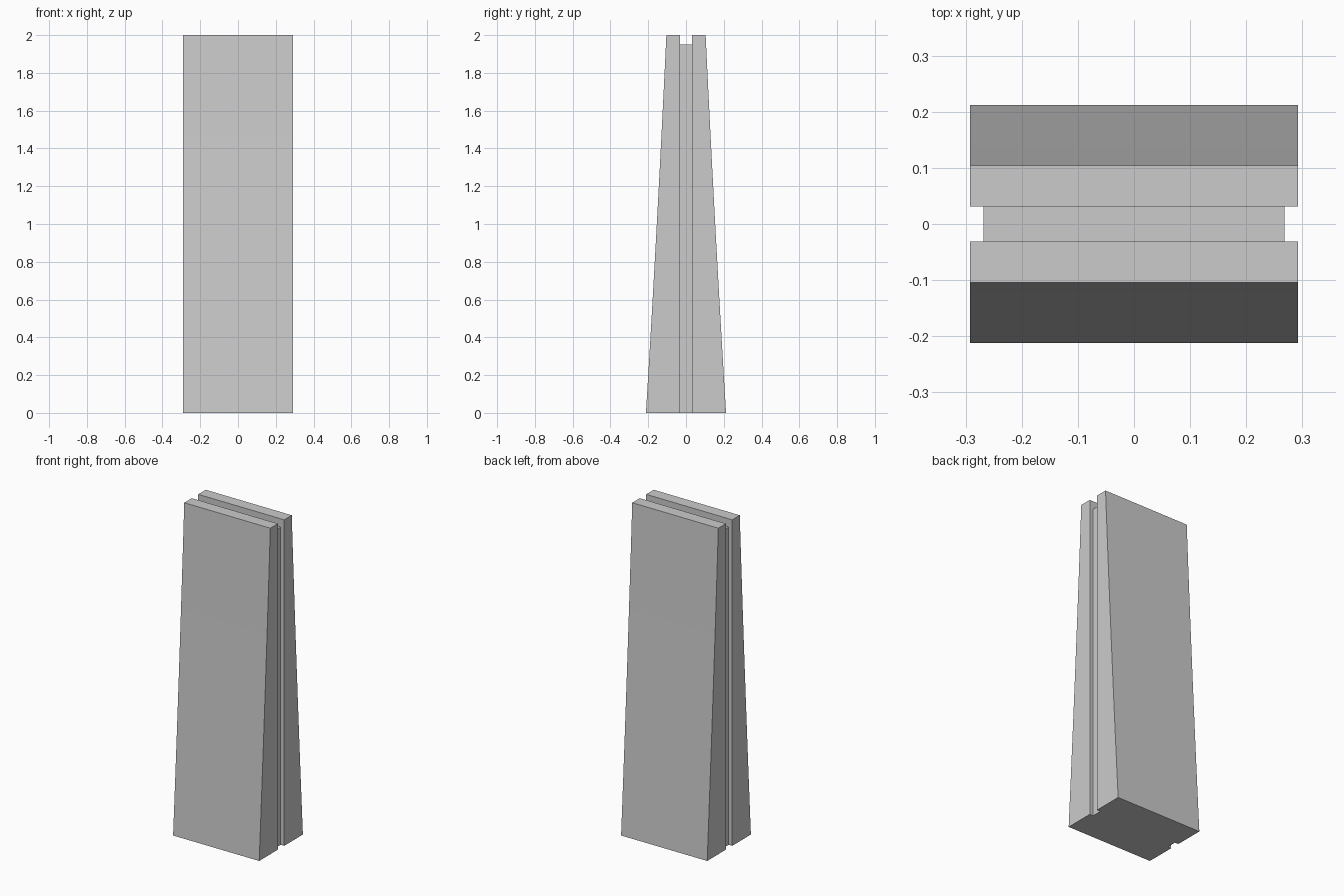
import bpy
import bmesh

cube = bpy.data.objects.get("Cube")
if cube:
    bpy.data.objects.remove(cube, do_unlink=True)

HALF_WIDTH = 0.292
CORE_WIDTH = 0.268
SLOT = 0.031
HEIGHT = 2.0
CORE_HEIGHT = 1.95
STEPS = 12

stone = bpy.data.materials.new("grey stone")
stone.use_nodes = True
grey = (0.6, 0.6, 0.6, 1)
stone.diffuse_color = grey
stone.node_tree.nodes["Principled BSDF"].inputs["Base Color"].default_value = grey


def extrude_profile(name, profile, half_width):
    """Extrude a closed (y, z) outline along x."""
    bm = bmesh.new()
    face = bm.faces.new([bm.verts.new((-half_width, y, z)) for y, z in profile])
    grown = bmesh.ops.extrude_face_region(bm, geom=[face])["geom"]
    verts = [v for v in grown if isinstance(v, bmesh.types.BMVert)]
    bmesh.ops.translate(bm, verts=verts, vec=(2 * half_width, 0, 0))
    bmesh.ops.recalc_face_normals(bm, faces=bm.faces)
    mesh = bpy.data.meshes.new(name)
    bm.to_mesh(mesh)
    bm.free()
    mesh.materials.append(stone)
    obj = bpy.data.objects.new(name, mesh)
    bpy.context.collection.objects.link(obj)
    bpy.ops.object.select_all(action="DESELECT")
    obj.select_set(True)
    bpy.context.view_layer.objects.active = obj
    bpy.ops.object.shade_smooth_by_angle(angle=0.5)


def outer_face(t):
    """Slightly flared slope; t runs from 0 at the top to 1 at the base."""
    return 0.104 + 0.094 * t + 0.014 * t * t


# Two tapering outer slabs
for name, side in (("front_slab", -1), ("back_slab", 1)):
    slope = [(side * outer_face(i / STEPS), HEIGHT * (1 - i / STEPS))
             for i in range(STEPS + 1)]
    extrude_profile(name, [(side * SLOT, 0), (side * SLOT, HEIGHT)] + slope, HALF_WIDTH)

# Recessed slab between them
extrude_profile("recessed_core", [(-SLOT, 0), (SLOT, 0), (SLOT, CORE_HEIGHT),
                                  (-SLOT, CORE_HEIGHT)], CORE_WIDTH)
